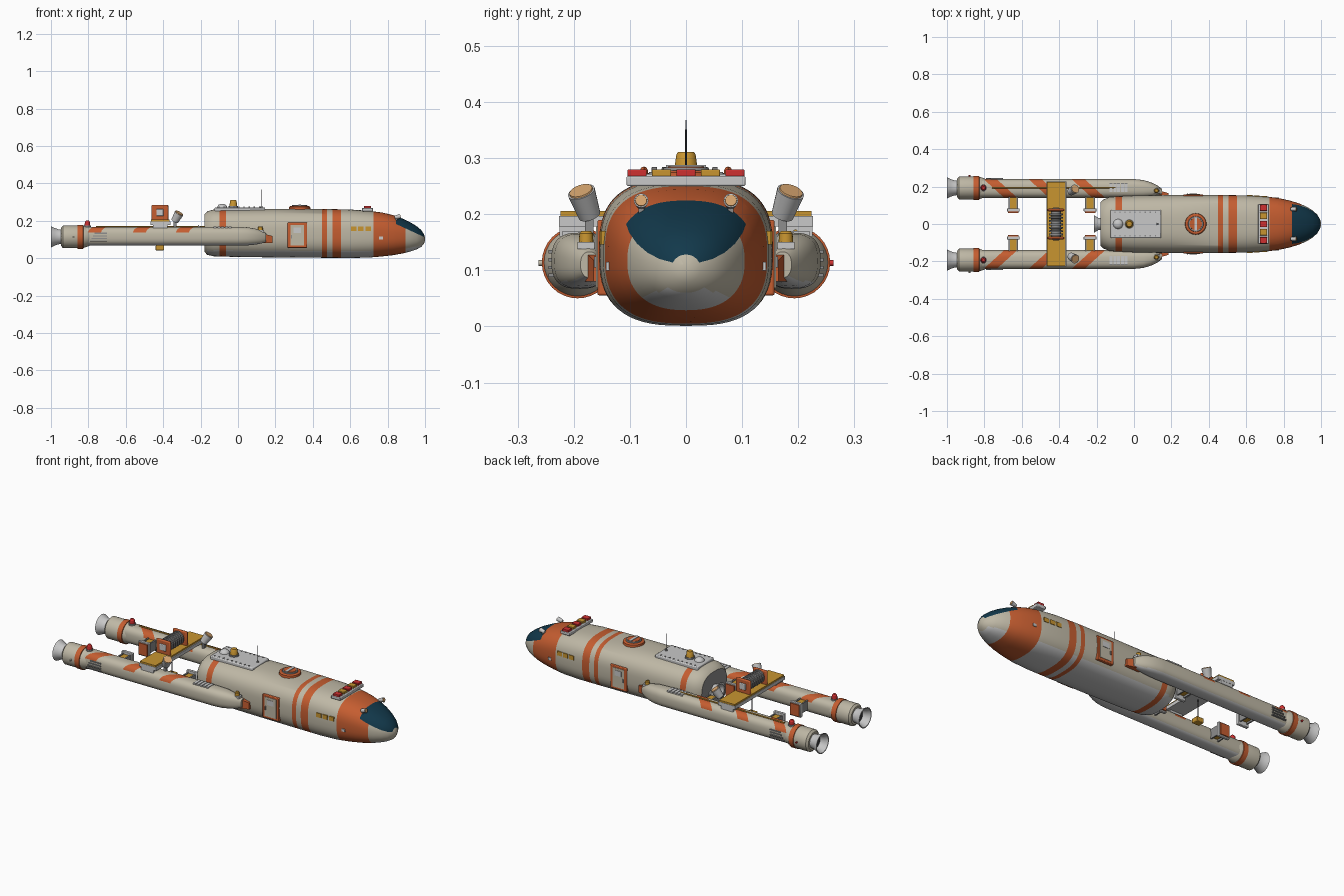
import bpy, bmesh, math
from mathutils import Vector

if "Cube" in bpy.data.objects:
    bpy.data.objects.remove(bpy.data.objects["Cube"])

COLOURS = {"cream": (.52, .48, .38), "orange": (.56, .11, .03), "yellow": (.58, .30, .03),
           "navy": (.006, .04, .07), "light_grey": (.58, .58, .58), "mid_grey": (.27, .27, .27),
           "dark_grey": (.04, .04, .045), "red": (.62, .03, .03), "tan": (.68, .38, .16)}
MATS = {}
for n, c in COLOURS.items():
    MATS[n] = bpy.data.materials.new(n)
    MATS[n].diffuse_color = (*c, 1)


def finish(name, bm, mats):
    bmesh.ops.recalc_face_normals(bm, faces=bm.faces)
    me = bpy.data.meshes.new(name)
    bm.to_mesh(me)
    bm.free()
    for m in mats:
        me.materials.append(MATS[m])
    ob = bpy.data.objects.new(name, me)
    bpy.context.collection.objects.link(ob)
    return ob


def box(name, mat, x, y, z, bevel=0):
    """Box from (low, high) ranges."""
    bm = bmesh.new()
    bmesh.ops.create_cube(bm, size=1)
    for v in bm.verts:
        v.co = [(a + b) / 2 + c * abs(b - a) for (a, b), c in zip((x, y, z), v.co)]
    ob = finish(name, bm, [mat])
    if bevel:
        mod = ob.modifiers.new("bevel", "BEVEL")
        mod.width, mod.segments = bevel, 2
    return ob


def lathe(name, mat, profile, origin, axis=(0, 0, 1), n=32):
    """Spin (distance, radius) points around an axis."""
    bm = bmesh.new()
    rot = Vector((0, 0, 1)).rotation_difference(Vector(axis).normalized())
    rings = [[bm.verts.new(Vector(origin) + rot @ Vector((r * math.cos(t), r * math.sin(t), d)))
              for t in (2 * math.pi * i / n for i in range(n))] for d, r in profile]
    skin(bm, rings)
    return finish(name, bm, [mat])


def skin(bm, rings):
    n = len(rings[0])
    for a, b in zip(rings, rings[1:]):
        for i in range(n):
            bm.faces.new((a[i], a[(i + 1) % n], b[(i + 1) % n], b[i]))
    bm.faces.new(rings[0])
    bm.faces.new(rings[-1])
    bmesh.ops.recalc_face_normals(bm, faces=bm.faces)


def loft(stations, n=48):
    """Rounded-square sections (x, y centre, half width, bottom, top, power)."""
    bm = bmesh.new()
    rings = []
    for x, yc, hw, zb, zt, p in stations:
        ring = []
        for i in range(n):
            c, s = math.cos(2 * math.pi * i / n), math.sin(2 * math.pi * i / n)
            f = lambda t: math.copysign(abs(t) ** (2 / p), t)
            ring.append(bm.verts.new((x, yc + hw * f(c), (zb + zt) / 2 + (zt - zb) / 2 * f(s))))
        rings.append(ring)
    skin(bm, rings)
    return bm


def cut(bm, co, no):
    bmesh.ops.bisect_plane(bm, geom=bm.verts[:] + bm.edges[:] + bm.faces[:], plane_co=co, plane_no=no)


def paint(bm, mat, rule):
    for f in bm.faces:
        if rule(f.calc_center_median(), f.normal):
            f.material_index = mat


# Main hull with painted bands, nose and windscreen
hull = loft([(-.18, 0, .115, .035, .235, 2.6), (-.165, 0, .13, .018, .25, 2.7), (-.13, 0, .145, .01, .26, 2.8),
             (0, 0, .152, .006, .262, 2.8), (.2, 0, .155, .004, .264, 2.8), (.45, 0, .155, .002, .263, 2.8),
             (.6, 0, .153, .001, .26, 2.8), (.7, 0, .148, .003, .253, 2.7), (.77, 0, .139, .009, .244, 2.6),
             (.83, 0, .126, .016, .23, 2.5), (.88, 0, .111, .025, .211, 2.4), (.92, 0, .094, .035, .192, 2.3),
             (.955, 0, .073, .047, .171, 2.2), (.98, 0, .05, .06, .15, 2.1), (.994, 0, .026, .078, .128, 2),
             (1.0, 0, .01, .092, .112, 2)], 64)
EDGES = (-.1, -.065, .45, .475, .505, .55, .725, .845, .895)
for e in EDGES:
    cut(hull, (e, 0, 0), (1, 0, 0))
slope = Vector((.46, 0, 1))
cut(hull, (.85, 0, .18), slope)
hull.normal_update()
paint(hull, 4, lambda c, n: n.z < -.7)
paint(hull, 3, lambda c, n: c.x < -.179)
for a, b in ((-.1, -.065), (.45, .475), (.505, .55), (.725, .895)):
    paint(hull, 1, lambda c, n: a < c.x < b)
paint(hull, 2, lambda c, n: .845 < c.x < .992 and (c - Vector((.85, 0, .18))).dot(slope) > 0)
finish("main_hull", hull, ["cream", "orange", "navy", "mid_grey", "light_grey"])

# Rear docking cone
lathe("rear_cone", "light_grey", [(0, .03), (.02, .032), (.045, .048), (.045, .038), (.02, .02)],
      (-.17, 0, .13), (-1, 0, 0))

# Roof deck, dome, beacon and aerial
box("roof_deck", "light_grey", (-.125, .145), (-.075, .075), (.245, .272), .005)
for i in range(9):
    for s in (1, -1):
        box("deck_stud", "mid_grey", (-.105 + i * .027, -.099 + i * .027), (s * .066, s * .06), (.27, .275))
lathe("roof_dome", "light_grey", [(0, .027), (.008, .025), (.015, .019), (.02, .008)], (-.085, 0, .27))
lathe("beacon_base", "mid_grey", [(0, .026), (.01, .026)], (-.025, 0, .27))
lathe("roof_beacon", "yellow", [(0, .021), (.027, .017), (.031, .014)], (-.025, 0, .28))
lathe("aerial", "dark_grey", [(0, .002), (.1, .0012)], (.125, 0, .268), n=8)
lathe("aerial_foot", "mid_grey", [(0, .007), (.01, .005)], (.125, 0, .268), n=12)

# Roof hatch
lathe("hatch_ring", "orange", [(0, .058), (.018, .056), (.022, .05)], (.33, 0, .256))
lathe("hatch_lid", "mid_grey", [(0, .042), (.006, .04)], (.33, 0, .277))
lathe("hatch_cap", "orange", [(0, .034), (.005, .033)], (.33, 0, .28))
box("hatch_handle", "light_grey", (.323, .337), (-.036, .036), (.283, .288))

# Roof light bar
box("light_bar", "light_grey", (.663, .722), (-.106, .106), (.25, .268), .003)
for i in range(5):
    y = (i - 2) * .0435
    box("bar_lamp", "yellow" if i % 2 else "red", (.673, .712), (y - .017, y + .017), (.266, .28), .002)

for s in (1, -1):
    # Hull side door and cabin windows
    box("door_frame", "orange", (.265, .37), (s * .125, s * .158), (.055, .19), .004)
    box("door_panel", "cream", (.281, .354), (s * .14, s * .16), (.068, .178))
    box("door_pane", "light_grey", (.297, .338), (s * .14, s * .162), (.135, .165))
    box("door_grip", "mid_grey", (.284, .29), (s * .14, s * .164), (.105, .125))
    for x, y in ((.603, .1545), (.642, .153), (.681, .1505)):
        box("cabin_window", "yellow", (x, x + .03), (s * .135, s * y), (.146, .17))
    box("nose_vent", "light_grey", (.755, .775), (s * .12, s * .143), (.1, .115))

    # Nose spotlights
    lathe("nose_lamp", "light_grey", [(0, .009), (.03, .013)], (.838, s * .08, .217), (1, 0, .25), 16)
    lathe("nose_lamp_lens", "tan", [(.029, .011), (.032, .01)], (.838, s * .08, .217), (1, 0, .25), 16)
    box("nose_lamp_post", "mid_grey", (.842, .852), (s * .075, s * .085), (.19, .215))

    # Side pod with diagonal painted stripes
    pod = loft([(-.87, s * .19, .05, .067, .167, 2.7), (.0, s * .19, .05, .067, .167, 2.7),
                (.05, s * .188, .047, .068, .165, 2.6), (.09, s * .184, .039, .072, .158, 2.5),
                (.125, s * .178, .028, .078, .147, 2.4), (.15, s * .172, .016, .087, .133, 2.3)], 40)
    stripes = ((-.54, -.47), (-.30, -.23), (-.07, 0))
    for e in (v for ab in stripes for v in ab):
        cut(pod, (e, 0, 0), (1, s * 1.1, 0))
    pod.normal_update()
    paint(pod, 2, lambda c, n: n.z < -.7)
    for a, b in stripes:
        paint(pod, 1, lambda c, n: n.z > .3 and a < c.x + 1.1 * abs(c.y) < b)
    finish("side_pod", pod, ["cream", "orange", "light_grey"])

    # Engine casing, painted ring and open nozzle
    eng = (0, s * .193, .114)
    lathe("engine_casing", "cream", [(-.945, .05), (-.935, .061), (-.83, .061), (-.8, .051), (-.79, .045)], eng, (1, 0, 0))
    lathe("engine_ring", "orange", [(-.858, .0605), (-.857, .064), (-.828, .064), (-.827, .0605)], eng, (1, 0, 0))
    lathe("nozzle", "light_grey", [(-.93, .038), (-.96, .04), (-.98, .047), (-1, .057), (-1, .052),
                                   (-.98, .042), (-.955, .034)], eng, (1, 0, 0))
    lathe("nozzle_core", "dark_grey", [(-.96, .034), (-.956, .036)], eng, (1, 0, 0))
    lathe("engine_lamp_base", "mid_grey", [(0, .019), (.008, .019)], (-.805, s * .193, .166), n=20)
    lathe("engine_lamp", "red", [(0, .015), (.018, .014), (.026, .008)], (-.805, s * .193, .174), n=20)
    lathe("marker_lamp", "red" if s > 0 else "cream", [(0, .005), (.018, .005)], (-.88, s * .245, .113), (0, s, 0), 12)

    # Engine vents and pod walkway grid
    for i in range(4):
        z = .088 + i * .014
        box("side_vent", "mid_grey", (-.79 + i * .008, -.70), (s * .23, s * .245), (z, z + .006))
    for i in range(5):
        box("walkway_slat", "light_grey", (-.13 + i * .02, -.114 + i * .02), (s * .17, s * .22), (.16, .17))

    # Front bracket joining pod to hull, with marker light
    bracket = box("pod_bracket", "orange", (.095, .185), (s * .14, s * .19), (.08, .142))
    for v in bracket.data.vertices:
        if v.co.x > .15:
            v.co.z = min(v.co.z, .118)
            v.co.y = s * min(abs(v.co.y), .165)
    box("bracket_plate", "light_grey", (.1, .14), (s * .163, s * .193), (.138, .15))
    lathe("bracket_lamp", "yellow", [(0, .013), (.016, .012), (.02, .008)], (.12, s * .178, .15), n=16)

    # Cargo clamps reaching inward from the pods
    for x in (-.645, -.235):
        box("clamp_arm", "yellow", (x - .018, x + .018), (s * .08, s * .16), (.1, .14))
        for d in (1, -1):
            box("clamp_cheek", "mid_grey", (x + d * .018, x + d * .026), (s * .08, s * .15), (.09, .145))
        box("clamp_pad", "light_grey", (x - .034, x + .034), (s * .066, s * .084), (.075, .155), .003)
        box("clamp_face", "orange", (x - .028, x + .028), (s * .06, s * .067), (.082, .148))

    # Floodlights beside the cross beam
    aim = (.55, s * .35, 1)
    lathe("floodlight", "light_grey", [(0, .02), (.05, .025)], (-.338, s * .172, .198), aim, 24)
    lathe("floodlight_lens", "tan", [(.049, .022), (.053, .021)], (-.338, s * .172, .198), aim, 24)
    box("floodlight_post", "mid_grey", (-.345, -.33), (s * .165, s * .18), (.16, .205))

    # Winch end plates and beam feet
    box("winch_plate", "orange", (-.463, -.372), (s * .068, s * .082), (.2, .285), .008)
    box("winch_hub", "light_grey", (-.437, -.398), (s * .08, s * .087), (.225, .262), .004)
    box("beam_foot", "light_grey", (-.455, -.378), (s * .165, s * .225), (.16, .182))

# Cross beam, ribbed winch drum, cable and hook block
box("cross_beam", "light_grey", (-.467, -.36), (-.226, .226), (.178, .197))
box("beam_top", "yellow", (-.465, -.366), (-.224, .224), (.196, .206))
ribs = [(-.07, .026)]
for i in range(7):
    y = -.062 + i * .018
    ribs += [(y, .026), (y + .001, .037), (y + .01, .037), (y + .011, .026)]
lathe("winch_drum", "mid_grey", ribs + [(.07, .026)], (-.4175, 0, .247), (0, 1, 0))
lathe("winch_cable", "dark_grey", [(0, .003), (.14, .003)], (-.4175, 0, .06), n=8)
box("hook_block", "yellow", (-.44, -.395), (-.02, .02), (.042, .068), .003)

# Pipe along one pod
lathe("pod_pipe", "yellow", [(-.76, .004), (-.1, .004)], (0, .195, .169), (1, 0, 0), 8)

# Smooth curved surfaces while keeping hard edges
bpy.ops.object.select_all(action="SELECT")
bpy.context.view_layer.objects.active = bpy.context.selected_objects[0]
bpy.ops.object.shade_smooth_by_angle(angle=math.radians(32))

for m in bpy.data.materials:
    if m.users and not m.is_grease_pencil:
        m.use_nodes = True
        m.node_tree.nodes["Principled BSDF"].inputs["Base Color"].default_value = m.diffuse_color
